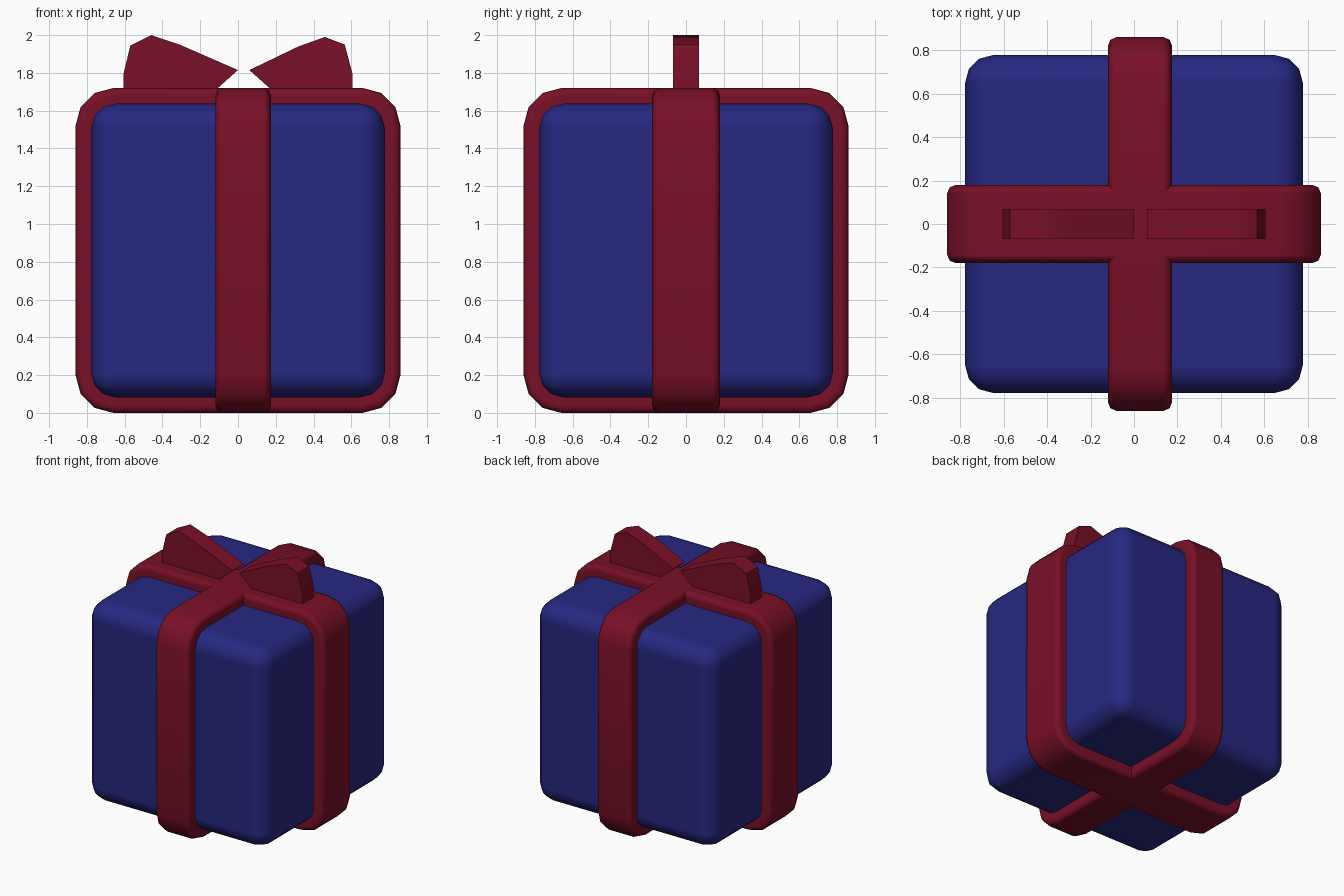
import bpy, bmesh, math
from mathutils import Vector

cube = bpy.data.objects.get("Cube")
if cube:
    bpy.data.objects.remove(cube, do_unlink=True)


def make_material(name, rgb):
    mat = bpy.data.materials.new(name)
    mat.use_nodes = True
    mat.diffuse_color = (*rgb, 1)
    mat.node_tree.nodes["Principled BSDF"].inputs["Base Color"].default_value = (*rgb, 1)
    return mat


blue = make_material("wrapping blue", (0.02, 0.021, 0.22))
red = make_material("ribbon red", (0.19, 0.005, 0.02))

MID_Z = 0.86  # centre height of the box


def rounded_square(half, radius, steps):
    """Outline of a square with faceted round corners."""
    points = []
    for corner in range(4):
        for step in range(steps + 1):
            a = math.pi / 2 * (corner + step / steps)
            quad = math.pi / 2 * corner + math.pi / 4
            c = half - radius
            points.append((math.copysign(c, math.cos(quad)) + radius * math.cos(a),
                           MID_Z + math.copysign(c, math.sin(quad)) + radius * math.sin(a)))
    return points


def finish(bm, name, mat):
    bmesh.ops.recalc_face_normals(bm, faces=bm.faces)
    mesh = bpy.data.meshes.new(name)
    bm.to_mesh(mesh)
    bm.free()
    mesh.materials.append(mat)
    obj = bpy.data.objects.new(name, mesh)
    bpy.context.collection.objects.link(obj)
    return obj


def prism(name, outline, axis, low, high, mat):
    """Extrude an upright outline along the x or y axis."""
    def place(u, z, d):
        return Vector((d, u, z)) if axis == "x" else Vector((u, d, z))
    bm = bmesh.new()
    face = bm.faces.new([bm.verts.new(place(u, z, low)) for u, z in outline])
    moved = bmesh.ops.extrude_face_region(bm, geom=[face])["geom"]
    bmesh.ops.translate(bm, verts=[v for v in moved if isinstance(v, bmesh.types.BMVert)],
                        vec=place(0, 0, high - low))
    return finish(bm, name, mat)


def soften(obj, width, segments):
    """Round the hard edges and shade smooth."""
    obj.data.polygons.foreach_set("use_smooth", [True] * len(obj.data.polygons))
    bevel = obj.modifiers.new("soft edges", "BEVEL")
    bevel.width = width
    bevel.segments = segments
    bevel.limit_method = "ANGLE"
    bevel.angle_limit = math.radians(50)
    bevel.harden_normals = True


# Wrapped box
bm = bmesh.new()
bmesh.ops.create_cube(bm, size=1.555)
bmesh.ops.translate(bm, verts=bm.verts, vec=(0, 0, MID_Z))
soften(finish(bm, "gift_box", blue), 0.13, 3)

# Two ribbons wrapped around the box
band = rounded_square(0.86, 0.2, 3)
soften(prism("ribbon_front_to_back", band, "x", -0.12, 0.175, red), 0.04, 2)
soften(prism("ribbon_side_to_side", band, "y", -0.18, 0.18, red), 0.04, 2)

# Bow loops standing on the top
right_loop = [(-0.605, 1.69), (-0.605, 1.8), (-0.57, 1.945), (-0.46, 2.0),
              (-0.31, 1.95), (0.0, 1.815), (-0.14, 1.69)]
left_loop = [(0.605, 1.69), (0.605, 1.8), (0.565, 1.95), (0.46, 1.99),
             (0.32, 1.94), (0.06, 1.815), (0.2, 1.69)]
for name, outline in (("bow_loop_right", right_loop), ("bow_loop_left", left_loop)):
    loop = prism(name, outline, "y", -0.07, 0.07, red)
    bpy.ops.object.select_all(action="DESELECT")
    loop.select_set(True)
    bpy.context.view_layer.objects.active = loop
    bpy.ops.object.shade_smooth_by_angle(angle=math.radians(45))
